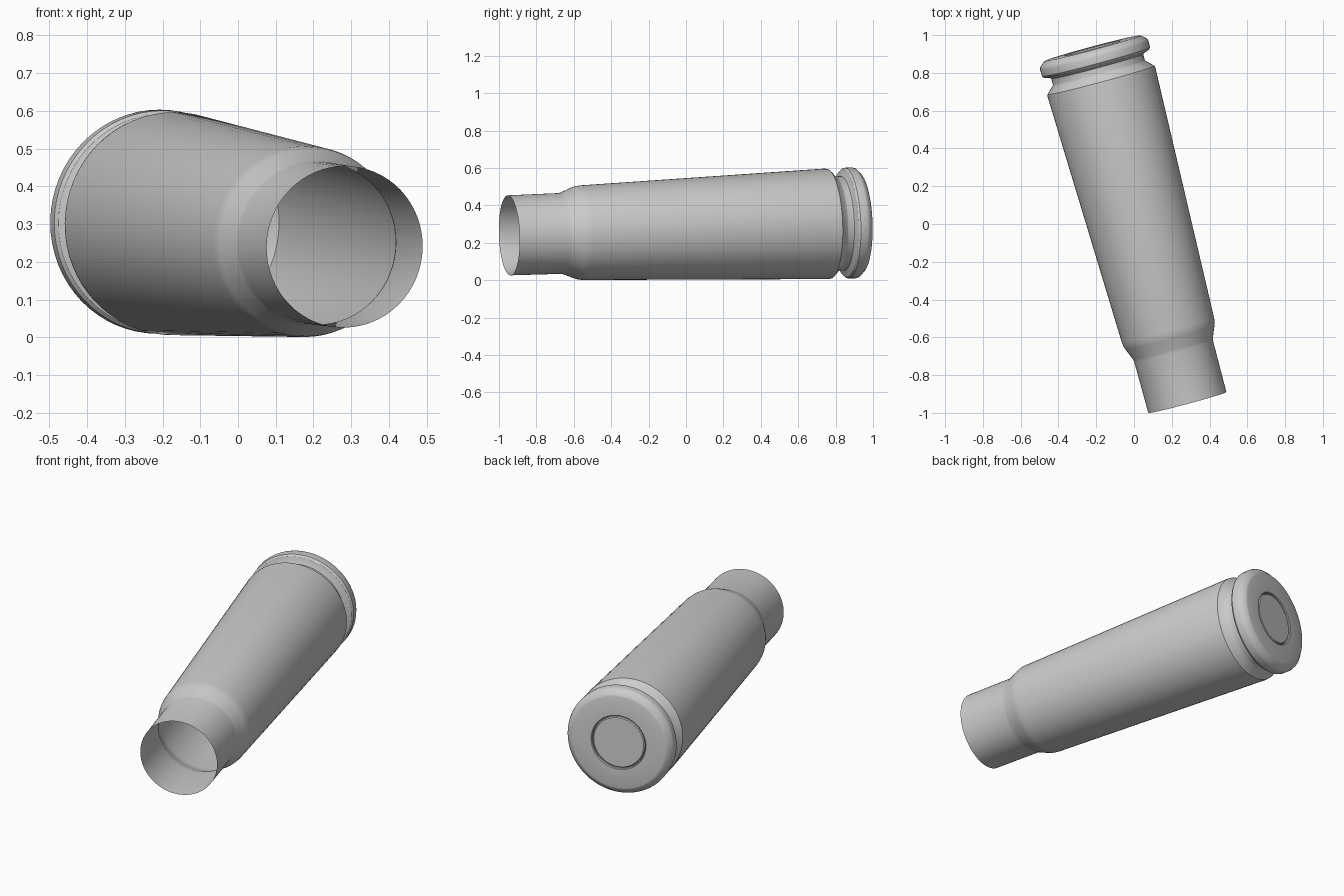
import bpy, bmesh, math
from mathutils import Matrix, Vector

if "Cube" in bpy.data.objects:
    bpy.data.objects.remove(bpy.data.objects["Cube"])

SIDES = 64
# placement: local z runs from the open mouth to the base
MOUTH = Vector((0.2825, -0.945, 0.24))
AXIS = Vector((-0.259, 0.966, 0.035)).normalized()
PLACE = Matrix.Translation(MOUTH) @ AXIS.to_track_quat('Z', 'Y').to_matrix().to_4x4()


def lathe(name, profile, angle=35):
    """Revolve (radius, distance) points about the tilted axis."""
    bm = bmesh.new()
    rings = []
    for r, t in profile:
        rings.append([bm.verts.new((r * math.cos(2 * math.pi * i / SIDES),
                                    r * math.sin(2 * math.pi * i / SIDES), t))
                      for i in range(SIDES)])
    for a, b in zip(rings, rings[1:]):
        for i in range(SIDES):
            j = (i + 1) % SIDES
            bm.faces.new((a[i], a[j], b[j], b[i]))
    return bm, rings, name, angle


def finish(bm, name, angle):
    me = bpy.data.meshes.new(name)
    bm.transform(PLACE)
    bm.to_mesh(me)
    bm.free()
    ob = bpy.data.objects.new(name, me)
    bpy.context.collection.objects.link(ob)
    bpy.ops.object.select_all(action='DESELECT')
    ob.select_set(True)
    bpy.context.view_layer.objects.active = ob
    bpy.ops.object.shade_smooth_by_angle(angle=math.radians(angle))
    return ob


# thin open shell: neck, shoulder, tapered body, extractor groove, rim, base face
shell = [(0.214, 0.0), (0.216, 0.28), (0.219, 0.295), (0.244, 0.357),
         (0.250, 0.376), (0.253, 0.40), (0.2955, 1.755), (0.294, 1.768),
         (0.254, 1.806), (0.252, 1.812), (0.252, 1.844), (0.262, 1.850),
         (0.287, 1.857), (0.296, 1.868), (0.297, 1.905), (0.293, 1.917),
         (0.268, 1.940), (0.258, 1.943), (0.153, 1.943), (0.149, 1.939),
         (0.149, 1.920)]
bm, rings, name, angle = lathe("cartridge_case", shell)
finish(bm, name, angle)

# round cap seated in the base, with a thin groove around it
cap = [(0.144, 1.920), (0.144, 1.936), (0.139, 1.940)]
bm, rings, name, angle = lathe("base_cap", cap)
bm.faces.new(rings[-1])
finish(bm, name, angle)

# floor of the thin groove
bm, rings, name, angle = lathe("cap_groove_floor", [(0.149, 1.922), (0.143, 1.922)])
finish(bm, name, angle)
